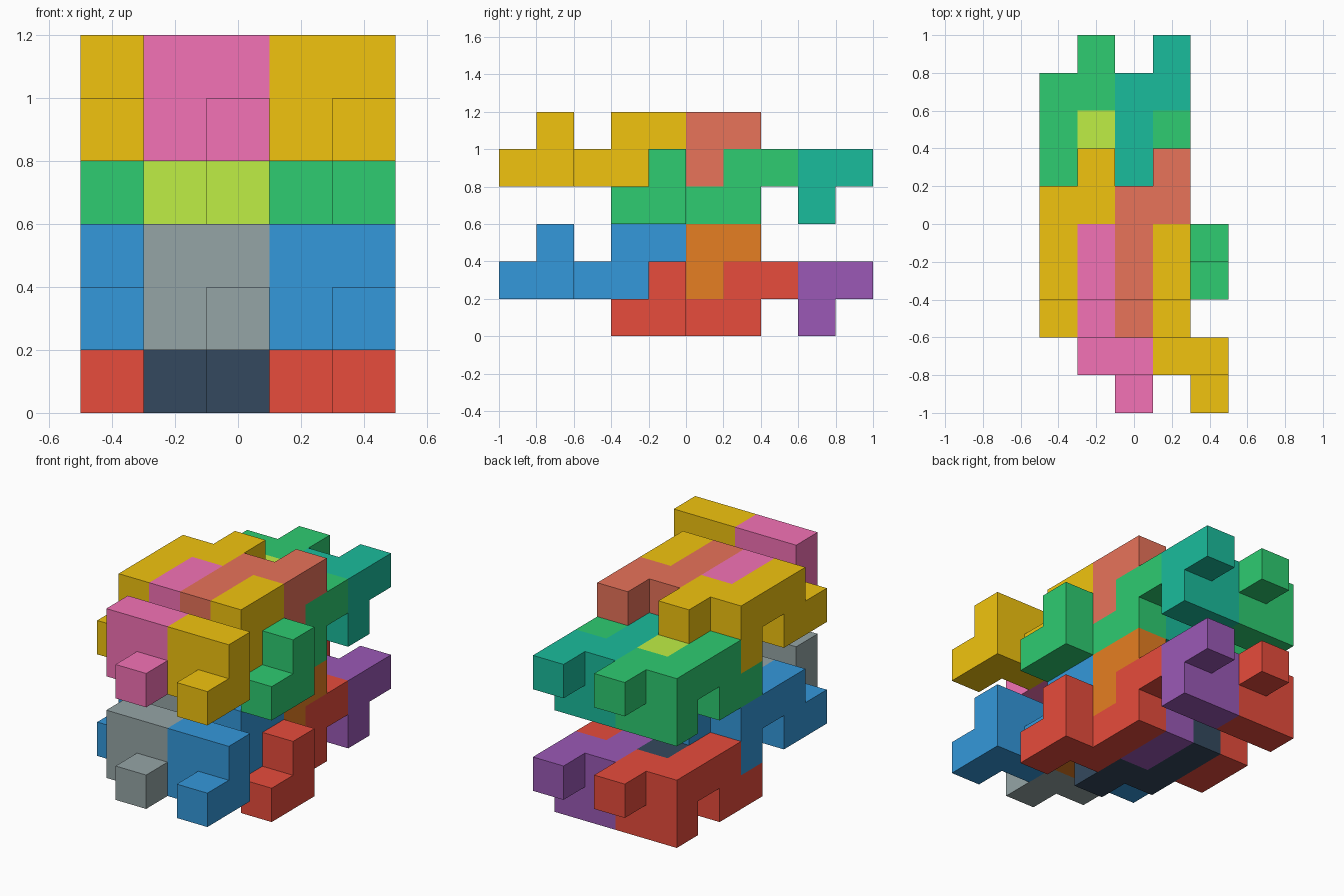
import bpy, bmesh
from mathutils import Matrix, Vector

if "Cube" in bpy.data.objects:
    bpy.data.objects.remove(bpy.data.objects["Cube"])

U = 0.2  # cube edge

# One interlocking piece as grid cells (x, y, z): a zigzag bar with a hooked end
CELLS = {(0, 0, 0), (0, 1, 0), (0, 1, 1), (0, 2, 1), (0, 3, 0), (0, 3, 1),
         (1, 3, 0), (1, 3, 1), (1, 4, 1)}


def srgb(h):
    def lin(c):
        return c / 12.92 if c <= 0.04045 else ((c + 0.055) / 1.055) ** 2.4
    return [lin(int(h[i:i + 2], 16) / 255) for i in (0, 2, 4)] + [1.0]


def material(name, h):
    m = bpy.data.materials.new(name)
    m.diffuse_color = srgb(h)
    m.use_nodes = True
    m.node_tree.nodes["Principled BSDF"].inputs["Base Color"].default_value = m.diffuse_color
    return m


def piece_bmesh():
    """Outer skin of the cell set, with coplanar faces merged."""
    bm = bmesh.new()
    for cell in CELLS:
        for axis in range(3):
            for s in (0, 1):
                n = list(cell)
                n[axis] += 2 * s - 1
                if tuple(n) in CELLS:
                    continue
                a, b = (axis + 1) % 3, (axis + 2) % 3
                quad = []
                for da, db in ((0, 0), (1, 0), (1, 1), (0, 1)):
                    p = list(cell)
                    p[axis] += s
                    p[a] += da
                    p[b] += db
                    quad.append(bm.verts.new(Vector(p) * U))
                bm.faces.new(quad if s else quad[::-1])
    bmesh.ops.remove_doubles(bm, verts=bm.verts[:], dist=0.001)
    bmesh.ops.dissolve_limit(bm, angle_limit=0.01, verts=bm.verts[:], edges=bm.edges[:])
    bmesh.ops.recalc_face_normals(bm, faces=bm.faces[:])
    return bm


def add_piece(name, matrix, mat):
    bm = piece_bmesh()
    bm.transform(matrix)
    me = bpy.data.meshes.new(name)
    bm.to_mesh(me)
    bm.free()
    me.materials.append(mat)
    bpy.context.collection.objects.link(bpy.data.objects.new(name, me))


# Per tier: colours of the upright pieces and of their turned-over partners
SPOTS = [("back_left", (0, 5, 0)), ("middle_left", (0, 2, 1)),
         ("back_right", (2, 5, 0)), ("middle_right", (2, 2, 1))]
TIERS = [
    ("lower", ["red", "blue", "purple", "orange"], ["grey", "navy", "blue", "red"]),
    ("upper", ["green", "yellow", "teal", "salmon"], ["pink", "lime", "yellow", "green"]),
]
HEX = {"red": "E74C3C", "blue": "3498DB", "purple": "9B59B6", "orange": "E67E22",
       "grey": "95A5A6", "navy": "34495E", "green": "2ECC71", "yellow": "F1C40F",
       "teal": "1ABC9C", "salmon": "E8735A", "pink": "F472B6", "lime": "BFEF45"}
MATS = {k: material(k, v) for k, v in HEX.items()}

# Half turn about x within a tier, shifted one cell sideways
TURN = Matrix.Translation((U, 0, 3 * U)) @ Matrix.Diagonal((1, -1, -1, 1))

for t, (tier, upright, turned) in enumerate(TIERS):
    lift = Matrix.Translation((0, 0, 3 * U * t))
    for (spot, cell), c1, c2 in zip(SPOTS, upright, turned):
        place = Matrix.Translation(Vector(cell) * U + Vector((-0.5, -1.0, 0)))
        add_piece(f"{tier}_{spot}_piece", lift @ place, MATS[c1])
        add_piece(f"{tier}_{spot}_turned_piece", lift @ TURN @ place, MATS[c2])
